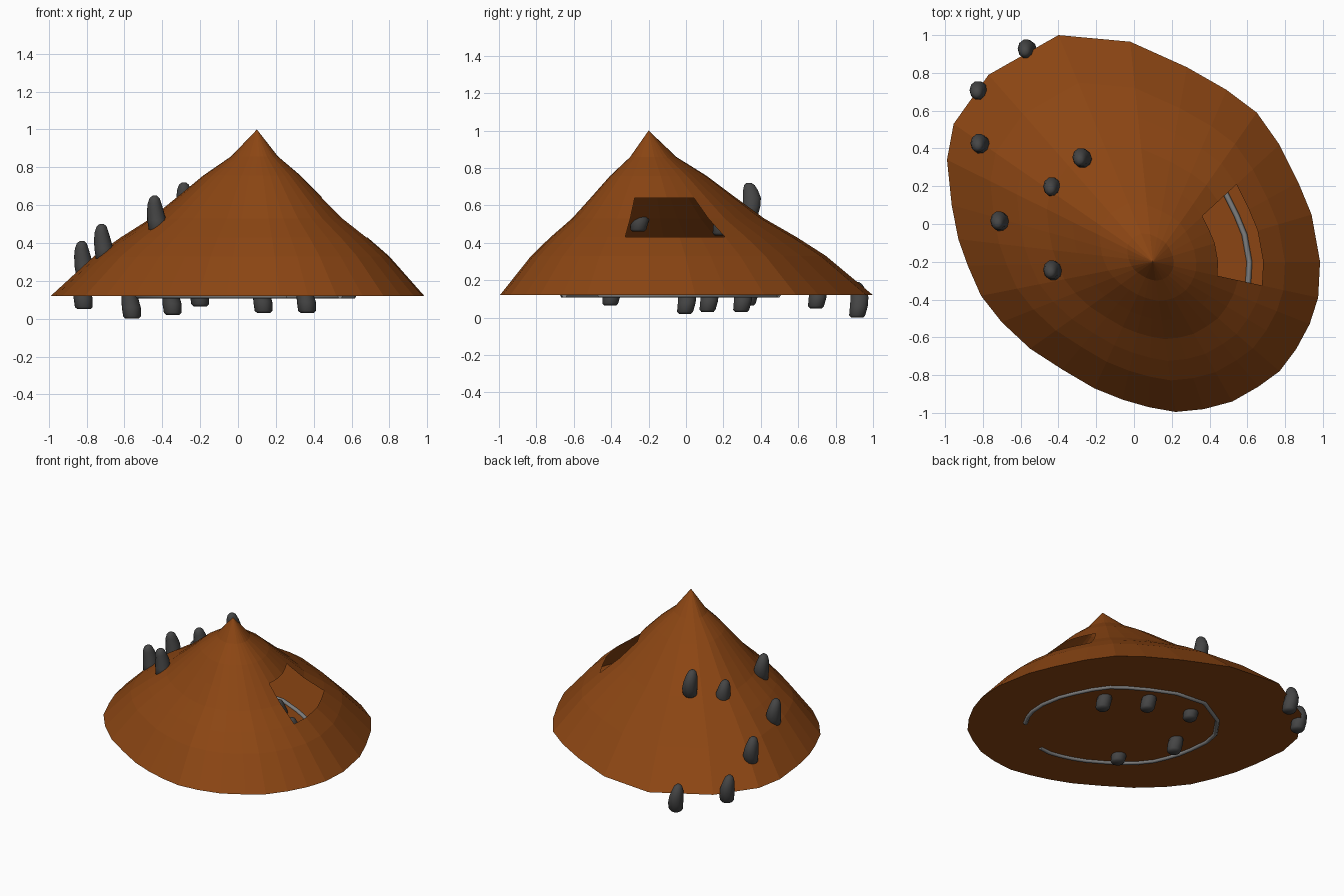
import bpy, bmesh, math
from mathutils import Vector

if "Cube" in bpy.data.objects:
    bpy.data.objects.remove(bpy.data.objects["Cube"])


def material(name, rgb):
    m = bpy.data.materials.new(name)
    m.diffuse_color = (*rgb, 1)
    m.use_nodes = True
    m.node_tree.nodes["Principled BSDF"].inputs["Base Color"].default_value = m.diffuse_color
    return m


BROWN = material("earth brown", (0.258, 0.06, 0.0065))
STONE = material("dark stone", (0.06, 0.06, 0.06))
GREY = material("grey rim", (0.216, 0.216, 0.216))


def finish(bm, name, mat, smooth=False):
    bmesh.ops.recalc_face_normals(bm, faces=bm.faces)
    me = bpy.data.meshes.new(name)
    bm.to_mesh(me)
    bm.free()
    me.materials.append(mat)
    for p in me.polygons:
        p.use_smooth = smooth
    ob = bpy.data.objects.new(name, me)
    bpy.context.collection.objects.link(ob)
    return ob


# Mound plan, counter-clockwise; the first four edges carry the opening
APEX = Vector((0.1, -0.2))
PLAN = [(.975, -.39), (.985, -.2), (.94, .05), (.87, .22), (.77, .42),
        (.65, .59), (.49, .71), (.28, .83), (-.02, .965), (-.4, 1.0),
        (-.77, .79), (-.955, .53), (-.99, .34), (-.965, .1), (-.93, -.08),
        (-.88, -.22), (-.81, -.38), (-.7, -.52), (-.55, -.66), (-.38, -.77),
        (-.21, -.87), (-.06, -.93), (.08, -.97), (.22, -.995), (.37, -.98),
        (.52, -.94), (.66, -.86), (.77, -.78), (.86, -.66), (.93, -.53)]
# Slope: fraction of plan radius, height
SLOPE = [(.125, .858), (.26, .757), (.39, .64), (.515, .53),
         (.66, .43), (.79, .33), (.9, .22), (1, .12)]
FLOOR = .12


def plan_ring(f, z):
    return [(*APEX.lerp(Vector(p), f), z) for p in PLAN]


# Mound shell with opening and flat floor
bm = bmesh.new()
tip = bm.verts.new((*APEX, 1.0))
rings = [[bm.verts.new(c) for c in plan_ring(f, z)] for f, z in SLOPE]
n = len(PLAN)
for i in range(n):
    j = (i + 1) % n
    bm.faces.new((tip, rings[0][i], rings[0][j]))
    for k in range(len(rings) - 1):
        if i < 4 and k in (2, 3):
            continue
        a, b = rings[k], rings[k + 1]
        bm.faces.new((a[i], b[i], b[j], a[j]))
bm.faces.new(rings[-1])
finish(bm, "mound", BROWN)

# Thin rim set in the floor, with a gap near the front right
pts = plan_ring(.577, FLOOR)
path = pts[28:] + pts[:25]
cu = bpy.data.curves.new("floor_rim", 'CURVE')
cu.dimensions = '3D'
cu.bevel_depth = .015
cu.bevel_resolution = 1
cu.use_fill_caps = True
sp = cu.splines.new('POLY')
sp.points.add(len(path) - 1)
for q, c in zip(sp.points, path):
    q.co = (*c, 1)
cu.materials.append(GREY)
rim = bpy.data.objects.new("floor_rim", cu)
bpy.context.collection.objects.link(rim)
bpy.context.view_layer.objects.active = rim
rim.select_set(True)
bpy.ops.object.convert(target='MESH')

# Stones: lumpy upright pebbles. Rows: height, radius x, radius y, shift x, shift y
LOFT = [(0, .034, .034, .01, -.005), (.012, .047, .045, .01, -.005),
        (.06, .05, .05, .006, .004), (.11, .044, .05, -.002, .008),
        (.15, .036, .042, -.006, .0), (.178, .026, .03, -.006, -.006),
        (.19, .012, .014, -.005, -.008)]


def stone(name, x, y, z):
    bm = bmesh.new()
    m = 10
    loops = []
    for h, rx, ry, sx, sy in LOFT:
        loops.append([bm.verts.new((x + sx + rx * math.cos(t), y + sy + ry * math.sin(t), z + h))
                      for t in (2 * math.pi * i / m for i in range(m))])
    for a, b in zip(loops, loops[1:]):
        for i in range(m):
            j = (i + 1) % m
            bm.faces.new((a[i], a[j], b[j], b[i]))
    bm.faces.new(loops[0])
    bm.faces.new(loops[-1])
    finish(bm, name, STONE, True)


# Outer stones up the back-left slope, bottom heights
for i, p in enumerate([(-.57, .92, 0), (-.825, .7, .05), (-.82, .42, .22), (-.715, .01, .31),
                       (-.435, -.25, .46), (-.435, .19, .44), (-.28, .345, .53)]):
    stone(f"slope_stone_{i + 1}", *p)

# Inner stones sunk through the floor
for i, p in enumerate([(.355, .12, .03), (.125, .3, .03), (-.21, .335, .065),
                       (-.355, 0, .02), (-.21, -.4, .065)]):
    stone(f"floor_stone_{i + 1}", *p)
